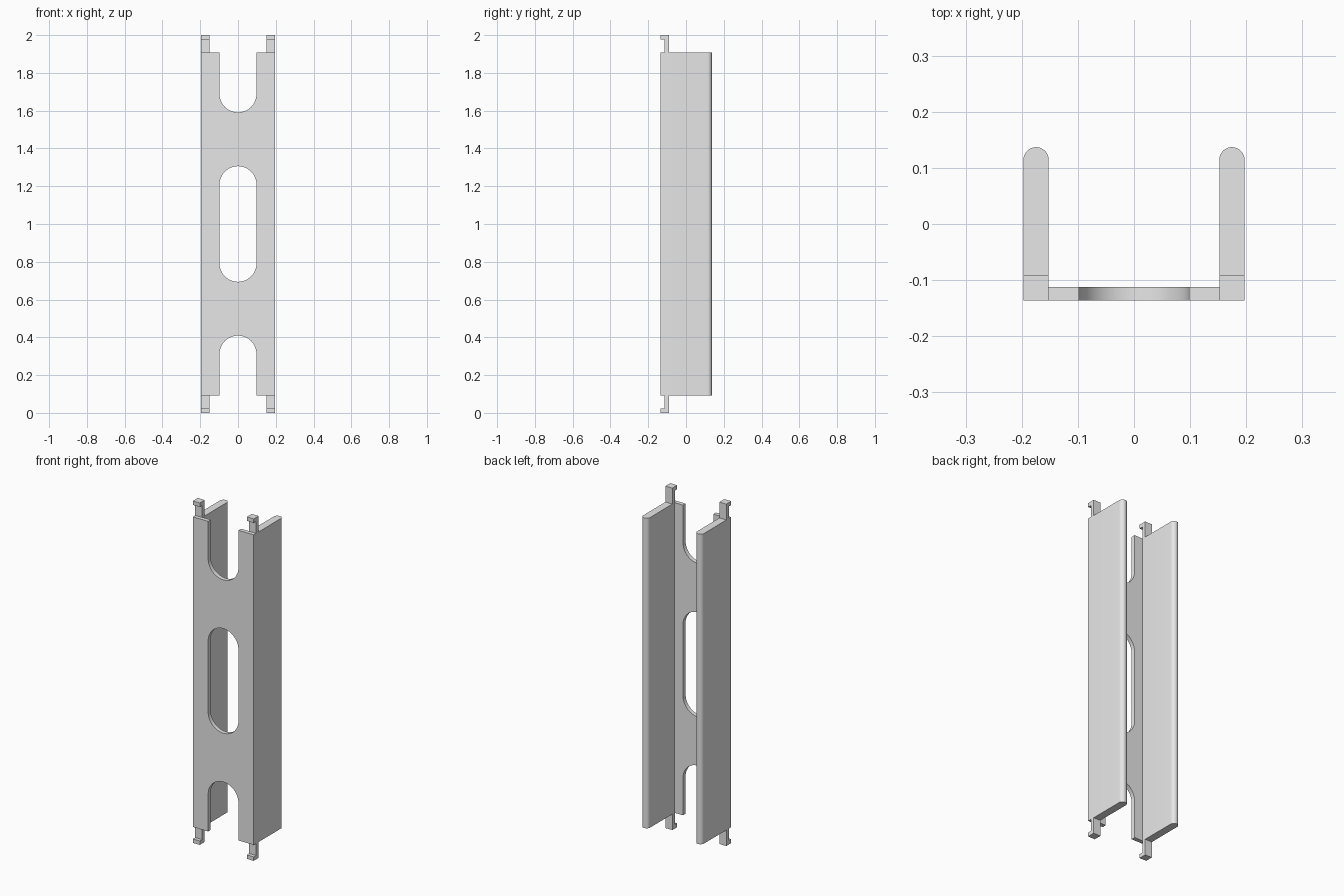
import bpy, bmesh
from math import sin, cos, pi, radians
from mathutils import Vector

cube = bpy.data.objects.get("Cube")
if cube:
    bpy.data.objects.remove(cube, do_unlink=True)

# Main dimensions
HALF_W, INNER = 0.197, 0.152
FRONT, BACK, WEB_BACK = -0.136, 0.137, -0.112
HOOK_BACK = -0.091
BOTTOM, TOP, HEIGHT = 0.093, 1.907, 2.0
SLOT_R = 0.098

grey = bpy.data.materials.new("plain_grey")
grey.use_nodes = True
grey.diffuse_color = (0.8, 0.8, 0.8, 1)
grey.node_tree.nodes["Principled BSDF"].inputs["Base Color"].default_value = grey.diffuse_color


def extrude(name, points, offset):
    """Solid made by sweeping a closed outline along an offset."""
    bm = bmesh.new()
    face = bm.faces.new([bm.verts.new(p) for p in points])
    swept = bmesh.ops.extrude_face_region(bm, geom=[face])["geom"]
    verts = [g for g in swept if isinstance(g, bmesh.types.BMVert)]
    bmesh.ops.translate(bm, verts=verts, vec=Vector(offset))
    bmesh.ops.recalc_face_normals(bm, faces=bm.faces)
    mesh = bpy.data.meshes.new(name)
    bm.to_mesh(mesh)
    bm.free()
    mesh.materials.append(grey)
    obj = bpy.data.objects.new(name, mesh)
    bpy.context.scene.collection.objects.link(obj)
    return obj


def arc(cx, cy, r, start, steps):
    """Half circle, anticlockwise from the start angle."""
    return [(cx + r * cos(start + pi * i / steps), cy + r * sin(start + pi * i / steps))
            for i in range(steps + 1)]


# Channel: two side walls with rounded back edges, joined by a front web
wall_r = (HALF_W - INNER) / 2
left_edge = arc(INNER + wall_r, BACK - wall_r, wall_r, 0, 16)
half = [(HALF_W, FRONT)] + left_edge + [(INNER, WEB_BACK)]
outline = half + [(-x, y) for x, y in reversed(half)]
channel = extrude("channel", [(x, y, BOTTOM) for x, y in outline], (0, 0, TOP - BOTTOM))

# Round-ended slots through the web; the end slots run out of the channel
slots = {"middle": (0.694, 1.306), "lower": (-0.3, 0.409), "upper": (1.591, 2.3)}
cutters = []
for name, (low, high) in slots.items():
    loop = arc(0, high - SLOT_R, SLOT_R, 0, 32) + arc(0, low + SLOT_R, SLOT_R, pi, 32)
    cutter = extrude(name + "_slot_cutter", [(x, FRONT - 0.05, z) for x, z in loop], (0, 0.1, 0))
    cutter.hide_render = True
    cutters.append(cutter)
    mod = channel.modifiers.new(name + "_slot", "BOOLEAN")
    mod.operation, mod.solver, mod.object = "DIFFERENCE", "EXACT", cutter

bpy.context.view_layer.update()
graph = bpy.context.evaluated_depsgraph_get()
cut_mesh = bpy.data.meshes.new_from_object(channel.evaluated_get(graph))
channel.modifiers.clear()
channel.data = cut_mesh
for cutter in cutters:
    bpy.data.objects.remove(cutter, do_unlink=True)
cut_mesh.shade_smooth()
cut_mesh.set_sharp_from_angle(angle=radians(30))

# Hooks: a stem at each wall end with a lip turned to the front
LIP, STEM_FRONT = 0.023, -0.114
hook = [(HOOK_BACK, TOP), (HOOK_BACK, HEIGHT), (FRONT, HEIGHT), (FRONT, HEIGHT - LIP),
        (STEM_FRONT, HEIGHT - LIP), (STEM_FRONT, TOP)]
for side, x in (("left", INNER), ("right", -HALF_W)):
    for end in ("upper", "lower"):
        points = [(x, y, z if end == "upper" else HEIGHT - z) for y, z in hook]
        extrude(f"{end}_{side}_hook", points, (HALF_W - INNER, 0, 0))
